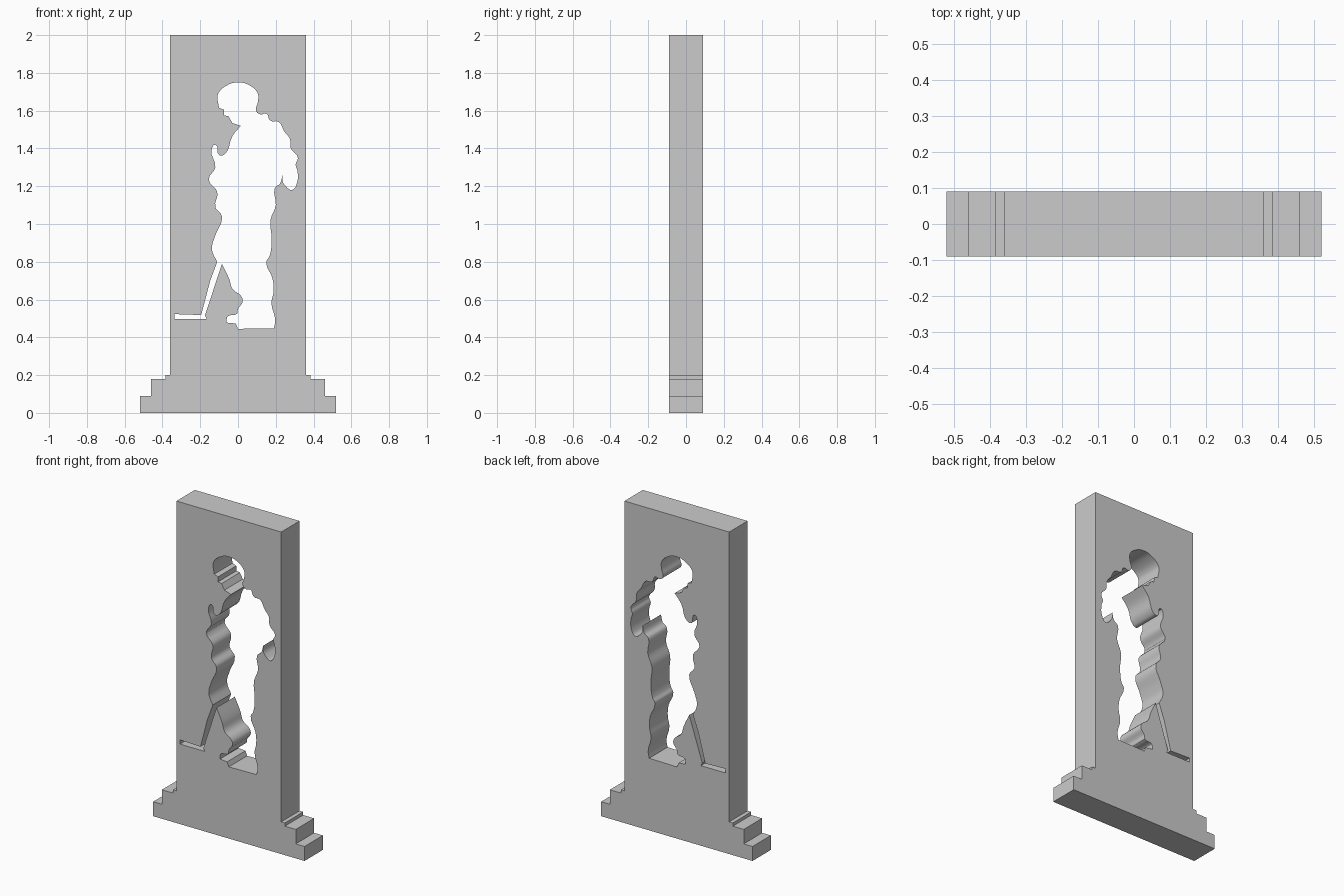
import bpy, bmesh, math

if "Cube" in bpy.data.objects:
    bpy.data.objects.remove(bpy.data.objects["Cube"])

HALF_DEPTH = 0.09

# Right half of the stepped slab outline, mirrored for the left
half = [(0.52, 0), (0.52, 0.09), (0.46, 0.09), (0.46, 0.18),
        (0.385, 0.18), (0.385, 0.2), (0.36, 0.2), (0.36, 2)]
slab = half + [(-x, z) for x, z in reversed(half)]

# Cut-out figure, clockwise: helmet, back and arm, legs, boot, detector, front
helmet = [(-0.105, 1.69), (-0.065, 1.73), (0, 1.75), (0.068, 1.73),
          (0.105, 1.69), (0.105, 1.645), (0.095, 1.60)]
back_arm = [(0.118, 1.58), (0.15, 1.585), (0.17, 1.548), (0.215, 1.54),
            (0.245, 1.49), (0.275, 1.45), (0.28, 1.40), (0.317, 1.35),
            (0.305, 1.315), (0.315, 1.28), (0.31, 1.21), (0.285, 1.18),
            (0.253, 1.20), (0.237, 1.225)]
arm_gap = [(0.235, 1.26)]
back_leg = [(0.223, 1.215), (0.195, 1.19), (0.20, 1.10), (0.172, 1.02),
            (0.178, 0.92), (0.167, 0.83), (0.15, 0.80), (0.183, 0.71),
            (0.188, 0.64), (0.177, 0.58), (0.197, 0.49)]
boot_sole = [(0.19, 0.448), (0, 0.445), (-0.012, 0.473), (-0.06, 0.478)]
front_leg = [(-0.055, 0.51), (-0.005, 0.525), (0, 0.55), (0.025, 0.59),
             (0.015, 0.62), (-0.028, 0.655), (-0.047, 0.71)]
detector = [(-0.085, 0.79), (-0.175, 0.515), (-0.165, 0.497),
            (-0.335, 0.497), (-0.335, 0.523), (-0.195, 0.518),
            (-0.147, 0.70), (-0.11, 0.80)]
front = [(-0.138, 0.865), (-0.12, 0.94), (-0.085, 1.04), (-0.12, 1.09),
         (-0.11, 1.17), (-0.155, 1.235), (-0.12, 1.30), (-0.14, 1.39),
         (-0.12, 1.42), (-0.10, 1.365), (-0.07, 1.37), (-0.03, 1.465)]
face = [(0.015, 1.52), (-0.03, 1.535), (-0.05, 1.57), (-0.073, 1.575),
        (-0.075, 1.605), (-0.10, 1.615), (-0.108, 1.655)]


def corners(points):
    return [(p, 'VECTOR') for p in points]


def rounded(points):
    return [(p, 'AUTO') for p in points]


def add_outline(curve, knots):
    spline = curve.splines.new('BEZIER')
    spline.bezier_points.add(len(knots) - 1)
    for bp, ((x, z), handle) in zip(spline.bezier_points, knots):
        bp.co = (x, z, 0)
        bp.handle_left_type = bp.handle_right_type = handle
    spline.use_cyclic_u = True


# Filled profile with the figure as a hole, extruded to slab thickness
curve = bpy.data.curves.new("panel_profile", 'CURVE')
curve.dimensions = '2D'
curve.fill_mode = 'BOTH'
curve.extrude = HALF_DEPTH
curve.resolution_u = 4
add_outline(curve, corners(slab))
add_outline(curve, rounded(helmet + back_arm) + corners(arm_gap)
            + rounded(back_leg) + corners(boot_sole) + rounded(front_leg)
            + corners(detector) + rounded(front) + corners(face))
profile = bpy.data.objects.new("panel_profile", curve)
bpy.context.collection.objects.link(profile)
bpy.context.view_layer.update()

# Stand the panel upright as a clean closed mesh
depsgraph = bpy.context.evaluated_depsgraph_get()
mesh = bpy.data.meshes.new_from_object(profile.evaluated_get(depsgraph))
bpy.data.objects.remove(profile)
bm = bmesh.new()
bm.from_mesh(mesh)
bmesh.ops.remove_doubles(bm, verts=bm.verts, dist=0.0001)
bmesh.ops.recalc_face_normals(bm, faces=bm.faces)
for v in bm.verts:
    v.co = (v.co.x, -v.co.z, v.co.y)
bm.to_mesh(mesh)
bm.free()
panel = bpy.data.objects.new("cutout_panel", mesh)
bpy.context.collection.objects.link(panel)

bpy.context.view_layer.objects.active = panel
panel.select_set(True)
bpy.ops.object.shade_smooth_by_angle(angle=math.radians(30))
